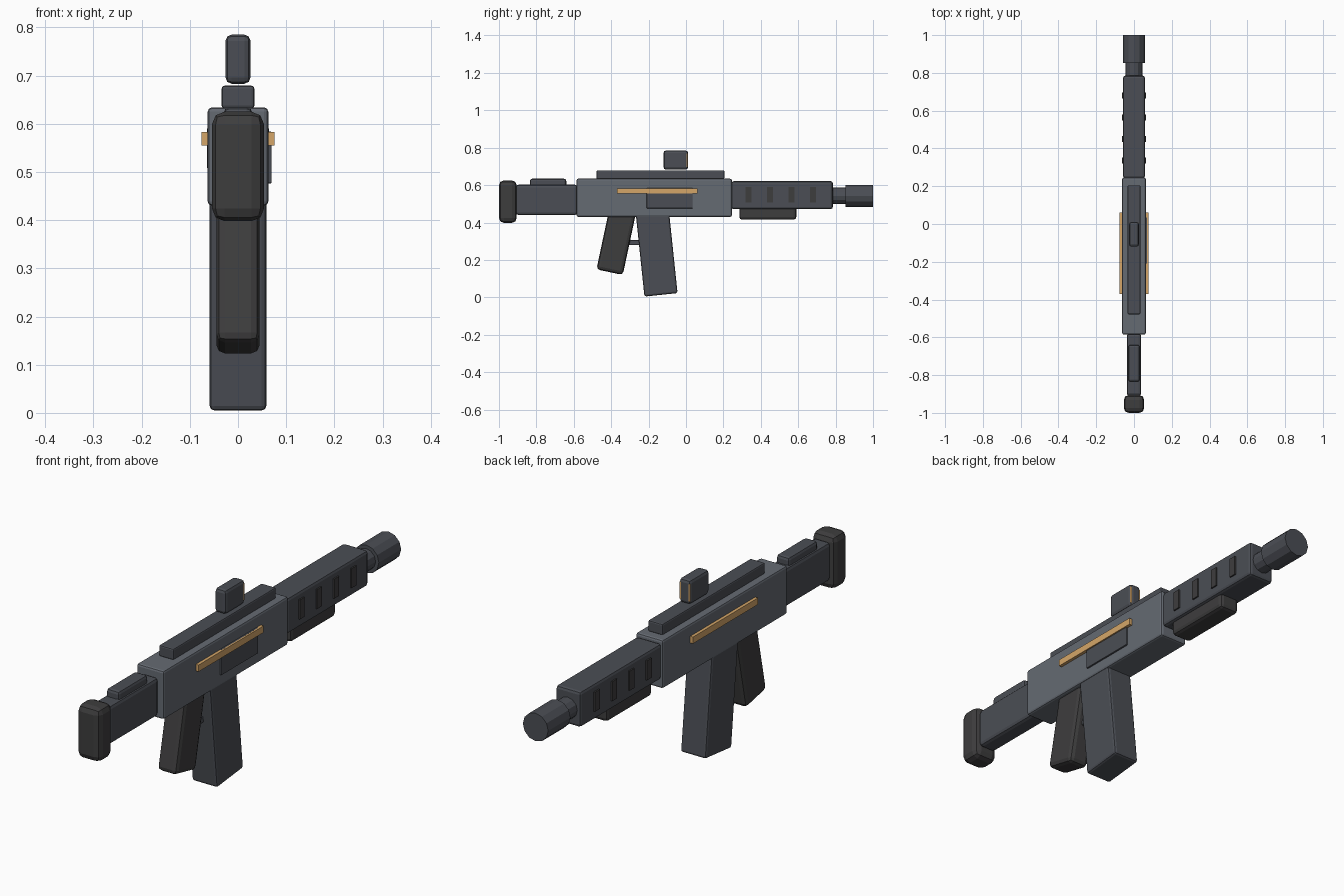
import bpy
from math import radians

if "Cube" in bpy.data.objects:
    bpy.data.objects.remove(bpy.data.objects["Cube"])


def material(name, rgb):
    m = bpy.data.materials.new(name)
    m.diffuse_color = (*rgb, 1)
    m.use_nodes = True
    m.node_tree.nodes["Principled BSDF"].inputs["Base Color"].default_value = m.diffuse_color
    return m


BODY = material("body_grey", (0.13, 0.145, 0.17))
DARK = material("dark_grey", (0.07, 0.076, 0.09))
BLACK = material("rubber_black", (0.048, 0.047, 0.048))
ORANGE = material("accent_orange", (0.66, 0.38, 0.14))


def finish(o, name, mat, bevel):
    o.name = name
    o.data.materials.append(mat)
    if bevel:
        b = o.modifiers.new("bevel", 'BEVEL')
        b.width, b.segments = bevel, 2
        b.limit_method = 'ANGLE'
        b.angle_limit = radians(50)
    return o


def box(name, x, y, z, mat, bevel=0.0, tilt=0.0):
    """Box from (min, max) ranges, tilted about its own centre."""
    bpy.ops.mesh.primitive_cube_add(size=1)
    o = bpy.context.object
    size = [r[1] - r[0] for r in (x, y, z)]
    for v in o.data.vertices:
        v.co = [c * s for c, s in zip(v.co, size)]
    o.location = [(r[0] + r[1]) / 2 for r in (x, y, z)]
    o.rotation_euler.x = radians(tilt)
    return finish(o, name, mat, bevel)


def sym(w):
    return (-w, w)


def tube(name, r, y0, y1, z, mat):
    bpy.ops.mesh.primitive_cylinder_add(
        vertices=12, radius=r, depth=y1 - y0,
        location=(0, (y0 + y1) / 2, z), rotation=(radians(90), 0, 0))
    return finish(bpy.context.object, name, mat, 0)


# Receiver, top rail and sight
box("receiver", sym(.063), (-.585, .245), (.43, .634), BODY, .009)
box("top_rail", sym(.034), (-.478, .205), (.632, .679), DARK, .006)
box("sight", sym(.026), (-.12, .011), (.683, .785), DARK, .013)
box("sight_lens", sym(.024), (-.01, .009), (.698, .77), ORANGE)

# Ejection port on the right only, accent strips on both sides
box("ejection_port", (.05, .07), (-.21, .036), (.476, .584), DARK, .003)
for side, s in (("left", -1), ("right", 1)):
    xs = sorted((s * .058, s * .076))
    box(f"accent_strip_{side}", xs, (-.37, .062), (.555, .583), ORANGE)

# Handguard with vents and lower grip
box("handguard", sym(.058), (.243, .785), (.471, .621), DARK, .012)
for side, s in (("left", -1), ("right", 1)):
    for i in range(4):
        y = .335 + i * .115
        xs = sorted((s * .05, s * .064))
        box(f"vent_{side}_{i + 1}", xs, (y - .016, y + .016), (.508, .59), BLACK)
box("under_grip", sym(.045), (.285, .59), (.415, .485), BLACK, .015)

# Barrel and muzzle
tube("barrel", .044, .76, .87, .542, DARK)
tube("muzzle", .059, .852, 1.0, .542, DARK)

# Stock, cheek rest and butt pad
box("stock", sym(.038), (-.91, -.58), (.44, .602), DARK, .014)
box("cheek_rest", sym(.03), (-.835, -.64), (.59, .634), DARK, .012)
box("butt_pad", sym(.054), (-1.0, -.905), (.398, .625), BLACK, .026)

# Tilted grip and magazine, trigger bar between them
box("pistol_grip", sym(.045), (-.446, -.302), (.131, .461), BLACK, .018, -12)
box("magazine", sym(.059), (-.246, -.068), (.012, .46), DARK, .01, 6)
box("trigger", sym(.015), (-.32, -.22), (.279, .306), DARK, .005)
